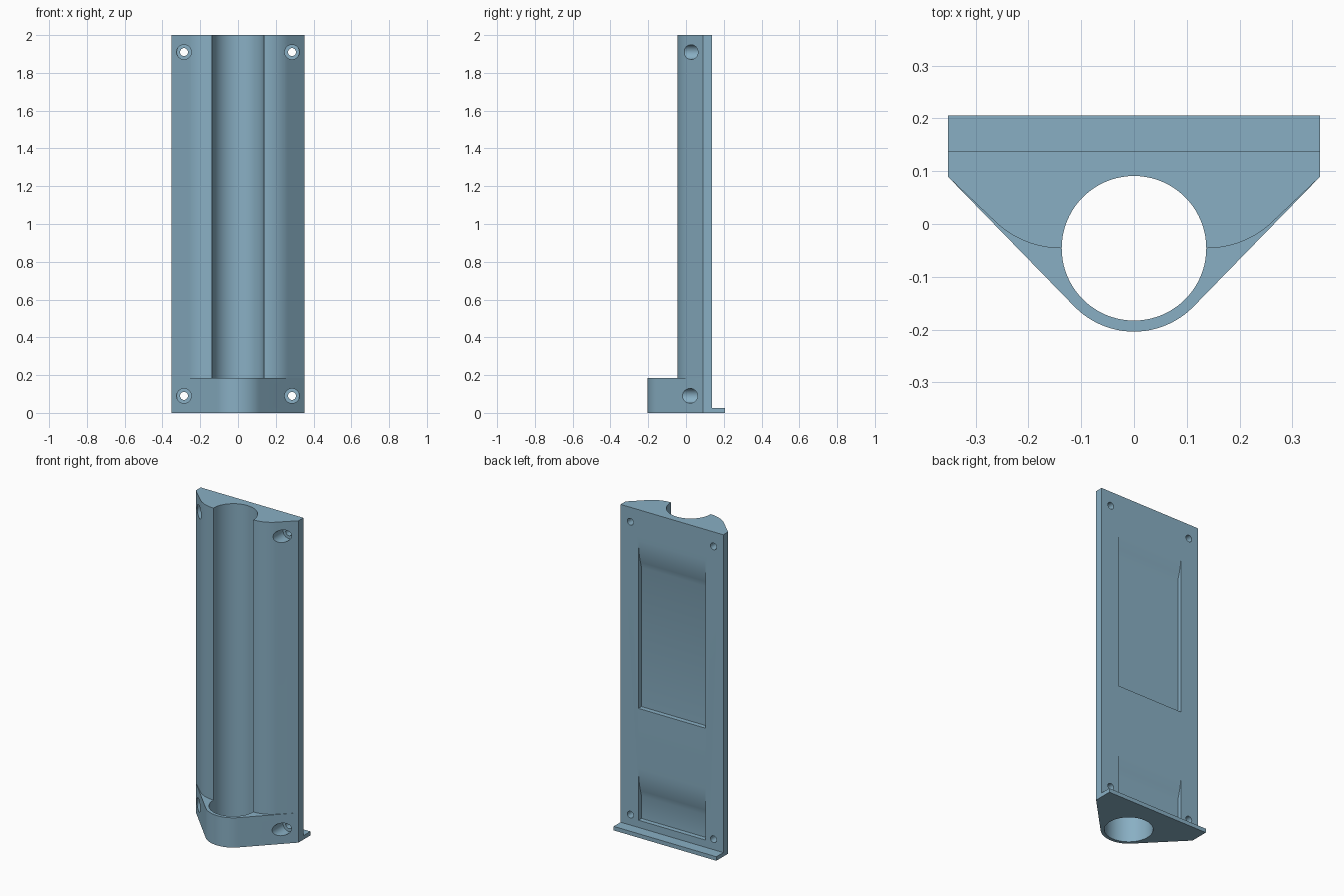
import bpy, bmesh, math
from mathutils import Matrix

if "Cube" in bpy.data.objects:
    bpy.data.objects.remove(bpy.data.objects["Cube"])

blue = bpy.data.materials.new("steel blue")
blue.diffuse_color = (0.25, 0.43, 0.55, 1)
blue.use_nodes = True
blue.node_tree.nodes["Principled BSDF"].inputs["Base Color"].default_value = blue.diffuse_color

BORE_Y, BORE_R, BACK = -0.046, 0.137, 0.138


def arc(cx, cy, r, a0, a1, n):
    """Points along an arc, angles in degrees."""
    return [(cx + r * math.cos(math.radians(a0 + (a1 - a0) * i / n)),
             cy + r * math.sin(math.radians(a0 + (a1 - a0) * i / n))) for i in range(n + 1)]


def prism(name, pts, lo, hi, along_x=False):
    """Extrude a closed profile: (x, y) along z, or (y, z) along x."""
    bm = bmesh.new()
    ring = [bm.verts.new((lo, p[0], p[1]) if along_x else (p[0], p[1], lo)) for p in pts]
    face = bm.faces.new(ring)
    new = bmesh.ops.extrude_face_region(bm, geom=[face])["geom"]
    d = (hi - lo, 0, 0) if along_x else (0, 0, hi - lo)
    bmesh.ops.translate(bm, vec=d, verts=[g for g in new if isinstance(g, bmesh.types.BMVert)])
    bmesh.ops.recalc_face_normals(bm, faces=bm.faces)
    return finish(name, bm)


def finish(name, bm):
    me = bpy.data.meshes.new(name)
    bm.to_mesh(me)
    bm.free()
    me.materials.append(blue)
    ob = bpy.data.objects.new(name, me)
    bpy.context.collection.objects.link(ob)
    return ob


def cylinder_y(name, x, z, r, y0, y1):
    bm = bmesh.new()
    m = Matrix.Translation((x, (y0 + y1) / 2, z)) @ Matrix.Rotation(math.pi / 2, 4, 'X')
    bmesh.ops.create_cone(bm, cap_ends=True, segments=40, radius1=r, radius2=r,
                          depth=y1 - y0, matrix=m)
    return finish(name, bm)


def combine(ob, other, op):
    mod = ob.modifiers.new(op.lower(), 'BOOLEAN')
    mod.operation, mod.object, mod.solver = op, other, 'EXACT'
    bpy.context.view_layer.objects.active = ob
    bpy.ops.object.modifier_apply(modifier=mod.name)
    bpy.data.objects.remove(other)


# Long cradle: rounded shoulders with a half-round channel down the front
shoulder = [(0.353, BACK), (0.353, 0.09)] + arc(0.138, 0.134, 0.18, -45, -90, 12)
left = [(-x, y) for x, y in reversed(shoulder)]
channel = arc(0, BORE_Y, BORE_R, 0, 180, 40)
bracket = prism("bracket", shoulder + channel + left, 0, 2)

# Closed collar around the bore at the foot
collar = prism("collar", [(-0.353, BACK), (-0.353, 0.09)] + arc(0, BORE_Y, 0.158, 225, 315, 24)
               + [(0.353, 0.09), (0.353, BACK)], 0, 0.185)
combine(collar, prism("bore", arc(0, BORE_Y, BORE_R, 0, 360, 80)[:-1], -0.1, 0.3), 'DIFFERENCE')
combine(bracket, collar, 'UNION')

# Thin lip behind the foot
combine(bracket, prism("lip", [(-0.353, 0.1), (0.353, 0.1), (0.353, 0.206), (-0.353, 0.206)],
                       0, 0.025), 'UNION')

# Back pockets with a ramp that fades out at the top
for z0, z1 in ((0.765, 1.81), (0.07, 0.39)):
    ramp = [(BACK - 0.03 * (1 - t) ** 2, z1 - 0.18 * (1 - t)) for t in (0, 0.2, 0.4, 0.6, 0.8, 1)]
    profile = [(0.16, z0), (BACK - 0.03, z0)] + ramp + [(0.16, z1)]
    combine(bracket, prism("pocket", profile, -0.23, 0.23, True), 'DIFFERENCE')

# Counterbored screw holes in the four corners
for x in (-0.286, 0.286):
    for z in (0.09, 1.91):
        combine(bracket, cylinder_y("counterbore", x, z, 0.039, -0.3, 0.09), 'DIFFERENCE')
        combine(bracket, cylinder_y("screw_hole", x, z, 0.021, -0.1, 0.3), 'DIFFERENCE')

bpy.ops.object.select_all(action='DESELECT')
bracket.select_set(True)
bpy.context.view_layer.objects.active = bracket
bpy.ops.object.shade_smooth_by_angle(angle=math.radians(30))
